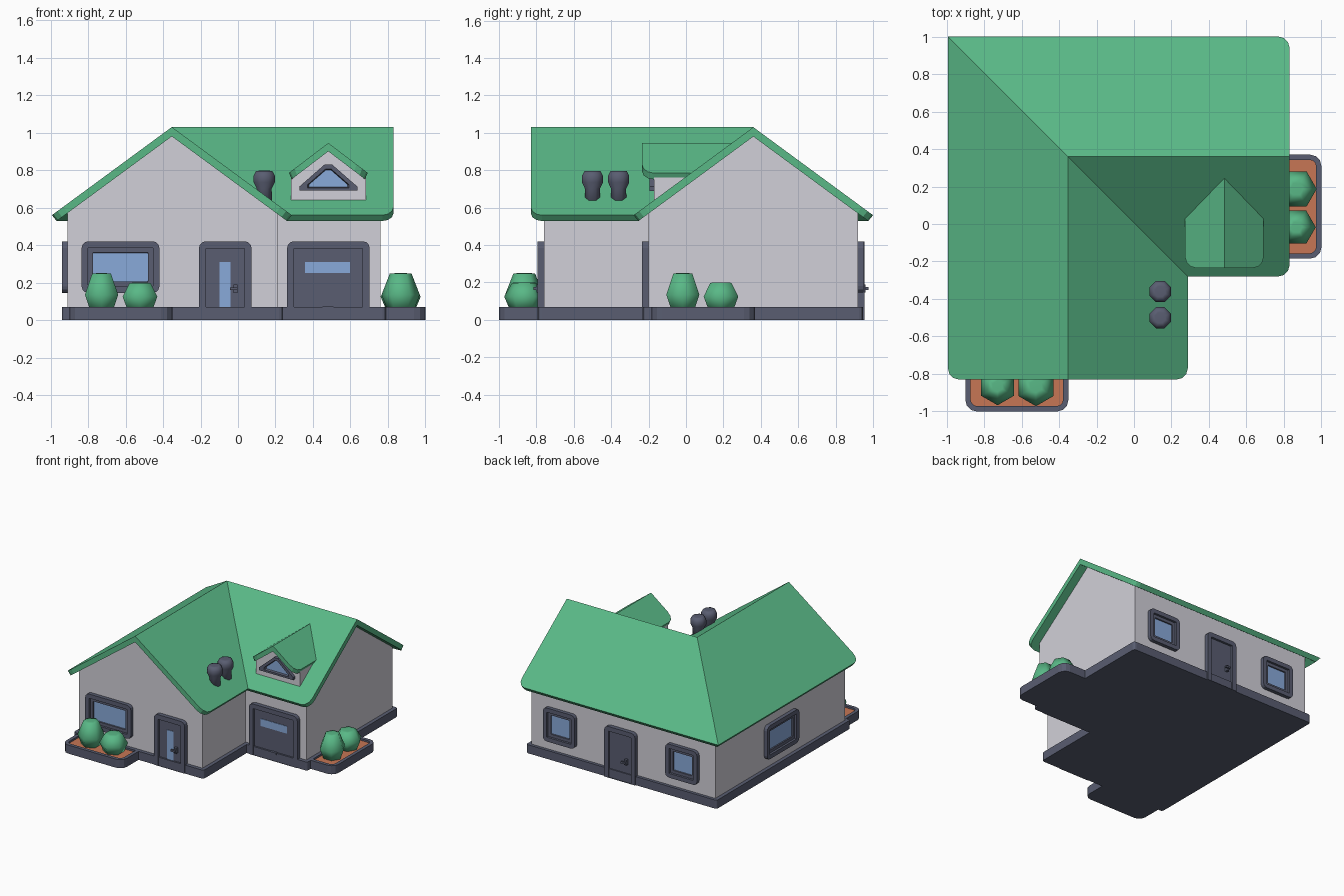
import bpy, bmesh, math
from mathutils import Matrix

if "Cube" in bpy.data.objects:
    bpy.data.objects.remove(bpy.data.objects["Cube"])


def material(name, rgb):
    m = bpy.data.materials.new(name)
    m.diffuse_color = (*rgb, 1)
    m.use_nodes = True
    m.node_tree.nodes["Principled BSDF"].inputs["Base Color"].default_value = m.diffuse_color
    return m


WALL = material("pale grey wall", (0.64, 0.63, 0.69))
GREEN = material("green", (0.10, 0.48, 0.24))
SLATE = material("slate", (0.10, 0.11, 0.165))
GLASS = material("blue glass", (0.25, 0.40, 0.70))
SOIL = material("terracotta soil", (0.57, 0.18, 0.09))


def finish(name, bm, mats, smooth=False):
    bmesh.ops.recalc_face_normals(bm, faces=bm.faces)
    me = bpy.data.meshes.new(name)
    bm.to_mesh(me)
    bm.free()
    for m in mats:
        me.materials.append(m)
    for p in me.polygons:
        p.use_smooth = smooth
    ob = bpy.data.objects.new(name, me)
    bpy.context.collection.objects.link(ob)
    return ob


def loft(name, loops, mat, cap_mat=None, cap_end=True, smooth=False):
    """Skin a list of equal-length 3D loops; the last cap may have its own colour."""
    bm = bmesh.new()
    rows = [[bm.verts.new(p) for p in lp] for lp in loops]
    n = len(rows[0])
    for a, b in zip(rows, rows[1:]):
        for i in range(n):
            bm.faces.new((a[i], a[(i + 1) % n], b[(i + 1) % n], b[i]))
    bm.faces.new(rows[0][::-1])
    if cap_end:
        bm.faces.new(rows[-1]).material_index = 1 if cap_mat else 0
    return finish(name, bm, [mat] + ([cap_mat] if cap_mat else []), smooth)


def corner(x, y, sx, sy, r, n=3):
    """Rounded corner, running from the x side to the y side."""
    return [(x - sx * r + sx * r * math.cos(a), y - sy * r + sy * r * math.sin(a))
            for a in [math.pi / 2 * i / n for i in range(n + 1)]]


def rounded_rect(x0, y0, x1, y1, r):
    return (corner(x0, y0, -1, -1, r) + corner(x1, y0, 1, -1, r)[::-1]
            + corner(x1, y1, 1, 1, r) + corner(x0, y1, -1, 1, r)[::-1])


def at_z(pts, z):
    return [(x, y, z) for x, y in pts]


# ---- main roof: L-shaped, two ridges, one hip and one valley
RX, RY, W, TOP, SLOPE = -0.353, 0.36, 0.64, 1.03, 0.735


def roof_z(x, y):
    return TOP - SLOPE * max(RX - x, y - RY, min(x - RX, RY - y))


def roof_under(x, y):
    nx = RX + (x - RX) * 0.96 if x <= RX + W + 1e-4 else x
    ny = RY + (y - RY) * 0.96 if y >= RY - W - 1e-4 else y
    return nx, ny, roof_z(nx, ny) - 0.05


def shell(name, plans, top, under):
    """Thick roof from plan polygons, a top height and an underside mapping."""
    bm = bmesh.new()
    for pl in plans:
        bm.faces.new([bm.verts.new((x, y, top(x, y))) for x, y in pl])
    bmesh.ops.remove_doubles(bm, verts=bm.verts, dist=1e-4)
    tops, rim = list(bm.faces), [e for e in bm.edges if e.is_boundary]
    low = {v: bm.verts.new(under(v.co.x, v.co.y)) for v in list(bm.verts)}
    for f in tops:
        bm.faces.new([low[v] for v in reversed(f.verts)])
    for e in rim:
        a, b = e.verts
        bm.faces.new((a, b, low[b], low[a]))
    return finish(name, bm, [GREEN])


F, R = -0.83, 0.83
apex, hip, valley = (RX, RY), (RX - W, RY + W), (RX + W, RY - W)
shell("main_roof", [
    [apex, hip] + corner(RX - W, F, -1, -1, 0.06) + [(RX, F)],
    [apex, (RX, F)] + corner(RX + W, F, 1, -1, 0.06)[::-1] + [valley],
    [apex, valley] + corner(R, RY - W, 1, -1, 0.06)[::-1] + [(R, RY)],
    [apex, (R, RY)] + corner(R, RY + W, 1, 1, 0.06) + [hip],
], roof_z, roof_under)

# ---- walls, rising into the roof, and plinth
L = [(-0.91, -0.76), (RX, -0.76), (0.21, -0.76), (0.21, -0.2), (0.76, -0.2),
     (0.76, RY), (0.76, 0.92), (-0.91, 0.92)]
loft("walls", [at_z(L, 0.03), [(x, y, roof_z(x, y) - 0.035) for x, y in L]], WALL, cap_end=False)
P = (corner(-0.94, -0.79, -1, -1, 0.02) + corner(0.24, -0.79, 1, -1, 0.02)[::-1] + [(0.24, -0.23)]
     + corner(0.79, -0.23, 1, -1, 0.02)[::-1] + corner(0.79, 0.945, 1, 1, 0.02)
     + corner(-0.94, 0.945, -1, 1, 0.02)[::-1])
loft("plinth", [at_z(P, 0), at_z(P, 0.07)], SLATE)

# ---- dormer
DX = 0.482


def dormer_z(x, y):
    return 0.945 - 0.76 * abs(x - DX)


def dormer_under(x, y):
    nx = DX + (x - DX) * 0.93
    return nx, y, dormer_z(nx, y) - 0.045


shell("dormer_roof", [[(DX, 0.26), (DX + s * 0.21, 0.04)] + corner(DX + s * 0.21, -0.235, s, -1, 0.06)
                      + [(DX, -0.235)] for s in (-1, 1)], dormer_z, dormer_under)
D = [(-0.2, 0.61), (0.2, 0.61), (0.2, 0.765), (0, 0.915), (-0.2, 0.765)]
loft("dormer_walls", [[(DX + x, y, z) for x, z in D] for y in (-0.17, 0.2)], WALL)
T = [(-0.155, 0.69), (0.155, 0.69), (0.155, 0.712), (0.02, 0.83), (-0.02, 0.83), (-0.155, 0.712)]
loft("dormer_window", [[(DX + x * s, -0.165 - d, 0.745 + (z - 0.745) * s) for x, z in T]
                       for s, d in ((1, 0), (1, 0.03), (0.72, 0.03), (0.66, 0.01))], SLATE, GLASS)


# ---- windows and doors, made facing -y and turned to their wall
def place(ob, x, y, turn):
    ob.data.transform(Matrix.Translation((x, y, 0)) @ Matrix.Rotation(turn, 4, 'Z'))


def box(name, x0, x1, y0, y1, z0, z1, mat):
    return loft(name, [at_z([(x0, y0), (x1, y0), (x1, y1), (x0, y1)], z) for z in (z0, z1)], mat)


def window(name, x, y, w, turn):
    loops = []
    for i, d in ((0, -0.005), (0, 0.03), (0.035, 0.03), (0.035, 0.012), (0.06, 0.012), (0.062, 0.003)):
        pts = rounded_rect(-w / 2 + i, 0.145 + i, w / 2 - i, 0.42 - i, max(0.035 - i, 0.002))
        loops.append([(px, -d, pz) for px, pz in pts])
    place(loft(name, loops, SLATE, GLASS), x, y, turn)


def door(name, x, y, w, turn=0.0, glass=None, handle=None):
    loops = []
    for i, d in ((0, -0.005), (0, 0.034), (0.038, 0.034), (0.038, 0.016)):
        h, r = w / 2 - i, max(0.035 - i, 0.002)
        pts = [(-h, 0), (h, 0)] + corner(h, 0.42 - i, 1, 1, r) + corner(-h, 0.42 - i, -1, 1, r)[::-1]
        loops.append([(px, -d, pz) for px, pz in pts])
    parts = [loft(name + "_frame", loops, SLATE)]
    if glass:
        x0, x1, z0, z1 = glass
        parts.append(box(name + "_glass", x0, x1, -0.02, -0.01, z0, z1, GLASS))
    if handle is not None:
        parts.append(box(name + "_handle_stem", handle - 0.01, handle + 0.01, -0.04, -0.01, 0.145, 0.19, SLATE))
        parts.append(box(name + "_handle_lever", handle - 0.03, handle + 0.01, -0.055, -0.04, 0.16, 0.175, SLATE))
    for p in parts:
        place(p, x, y, turn)


window("front_window", -0.627, -0.76, 0.415, 0)
window("left_window", -0.91, 0.08, 0.415, -math.pi / 2)
for i, x in enumerate((-0.62, 0.49)):
    window(f"back_window_{i + 1}", x, 0.92, 0.29, math.pi)
door("front_door", -0.068, -0.76, 0.28, 0, (-0.03, 0.028, 0.07, 0.31), 0.055)
door("back_door", -0.065, 0.92, 0.28, math.pi, None, 0.055)
door("garage_door", 0.482, -0.2, 0.44, 0, (-0.125, 0.115, 0.25, 0.31))
box("garage_handle", 0.45, 0.51, -0.235, -0.21, 0.055, 0.072, SLATE)


# ---- planters with shrubs, and chimney pipes
def planter(name, x0, y0, x1, y1):
    out, inn = rounded_rect(x0, y0, x1, y1, 0.06), rounded_rect(x0 + .028, y0 + .028, x1 - .028, y1 - .028, 0.035)
    loft(name, [at_z(out, 0), at_z(out, 0.07), at_z(inn, 0.07), at_z(inn, 0.055)], SLATE, SOIL)


planter("front_planter", -0.9, -1.0, -0.35, -0.7)
planter("side_planter", 0.69, -0.185, 1.0, 0.37)


def turned(name, x, y, profile, n, start, mat):
    loft(name, [[(x + r * math.cos(start + i * math.tau / n), y + r * math.sin(start + i * math.tau / n), z)
                 for i in range(n)] for r, z in profile], mat, smooth=True)


TALL = [(0.07, 0.05), (0.102, 0.135), (0.058, 0.248), (0.03, 0.25)]
SHORT = [(0.075, 0.05), (0.107, 0.125), (0.065, 0.198), (0.035, 0.2)]
turned("front_shrub_tall", -0.728, -0.865, TALL, 6, math.pi / 2, GREEN)
turned("front_shrub_short", -0.523, -0.865, SHORT, 6, math.pi / 2, GREEN)
turned("side_shrub_tall", 0.868, -0.017, TALL, 6, 0, GREEN)
turned("side_shrub_short", 0.868, 0.187, SHORT, 6, 0, GREEN)
for i, y in enumerate((-0.36, -0.5)):
    turned(f"chimney_pipe_{i + 1}", 0.14, y,
           [(0.046, 0.6), (0.043, 0.7), (0.061, 0.735), (0.061, 0.77), (0.047, 0.795), (0.03, 0.797)],
           8, math.pi / 8, SLATE)
